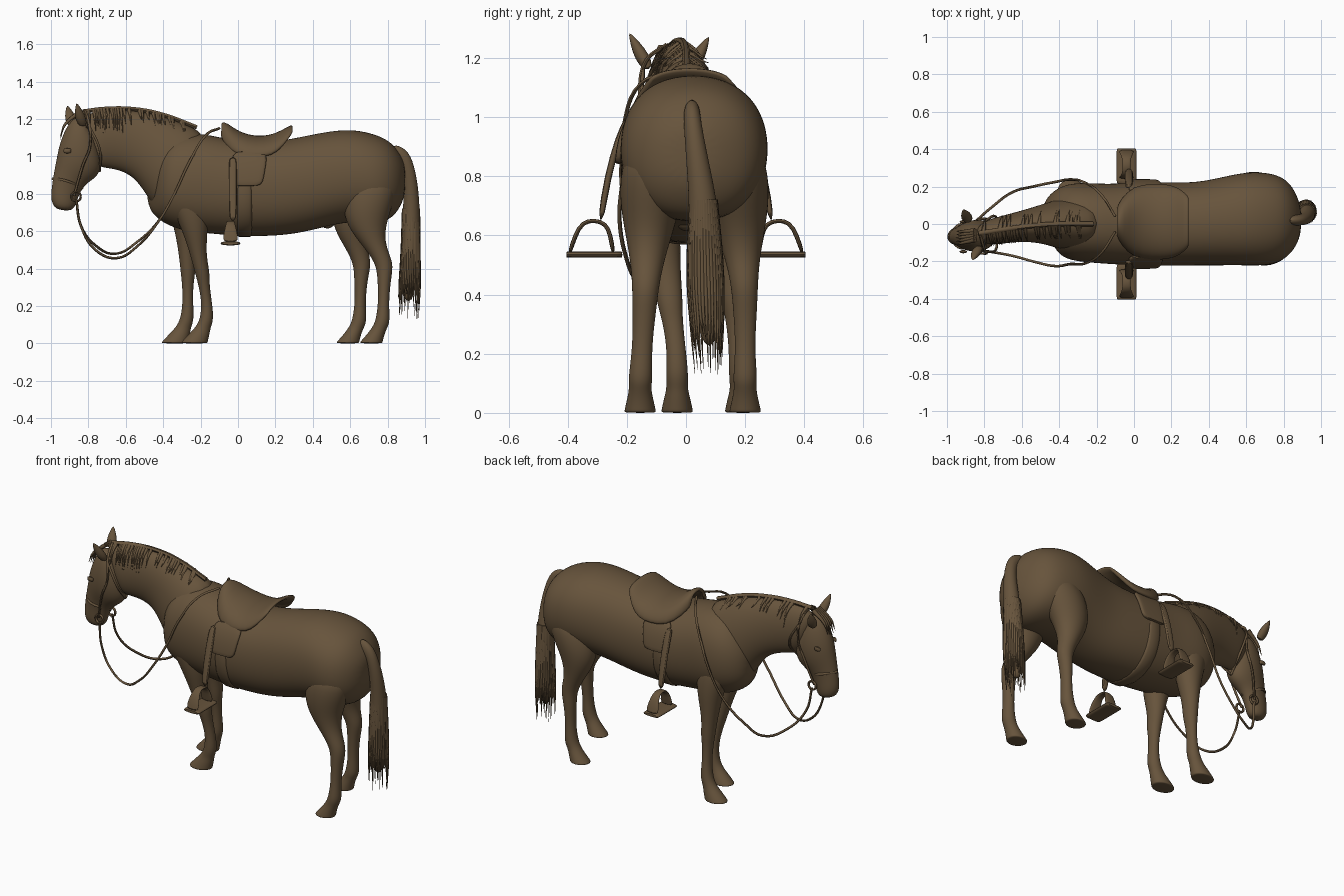
import bpy, math, random
from mathutils import Vector

if "Cube" in bpy.data.objects:
    bpy.data.objects.remove(bpy.data.objects["Cube"])

random.seed(4)
brown = bpy.data.materials.new("warm_brown")
brown.diffuse_color = (0.135, 0.088, 0.045, 1)
brown.use_nodes = True
brown.node_tree.nodes["Principled BSDF"].inputs["Base Color"].default_value = brown.diffuse_color


def finish(ob, subsurf=0, angle=60):
    ob.data.materials.append(brown)
    if subsurf:
        m = ob.modifiers.new("smooth", "SUBSURF")
        m.levels = m.render_levels = subsurf
    bpy.ops.object.select_all(action='DESELECT')
    ob.select_set(True)
    bpy.context.view_layer.objects.active = ob
    bpy.ops.object.shade_smooth_by_angle(angle=math.radians(angle))
    return ob


def mesh_object(name, verts, faces):
    me = bpy.data.meshes.new(name)
    me.from_pydata(verts, [], faces)
    ob = bpy.data.objects.new(name, me)
    bpy.context.collection.objects.link(ob)
    return ob


def loft(name, rings, n=16, power=1.0, subsurf=2):
    """Skin of rings; each ring is (end point, end point, half width across)."""
    rings = [(Vector(a), Vector(b), w) for a, b, w in rings]
    mids = [(a + b) / 2 for a, b, w in rings]
    verts, faces = [], []
    for i, (a, b, w) in enumerate(rings):
        tangent = mids[min(i + 1, len(mids) - 1)] - mids[max(i - 1, 0)]
        half = (a - b) / 2
        side = tangent.cross(half).normalized() * w
        for k in range(n):
            t = 2 * math.pi * k / n
            c, s = math.cos(t), math.sin(t)
            c = math.copysign(abs(c) ** power, c)
            s = math.copysign(abs(s) ** power, s)
            verts.append(mids[i] + half * c + side * s)
    for i in range(len(rings) - 1):
        for k in range(n):
            j = (k + 1) % n
            faces.append((i * n + k, i * n + j, i * n + n + j, i * n + n + k))
    faces.append(tuple(reversed(range(n))))
    faces.append(tuple(range(len(verts) - n, len(verts))))
    ob = mesh_object(name, verts, faces)
    import bmesh
    bm = bmesh.new()
    bm.from_mesh(ob.data)
    bmesh.ops.recalc_face_normals(bm, faces=bm.faces)
    bm.to_mesh(ob.data)
    bm.free()
    return finish(ob, subsurf)


def tubes(name, paths, radius, taper=False):
    """Round cords along smooth paths, optionally running out to a point."""
    cu = bpy.data.curves.new(name, 'CURVE')
    cu.dimensions = '3D'
    cu.bevel_depth = radius
    cu.bevel_resolution = 1
    cu.resolution_u = 5
    cu.use_fill_caps = True
    for path in paths:
        sp = cu.splines.new('BEZIER')
        sp.bezier_points.add(len(path) - 1)
        for i, (bp, p) in enumerate(zip(sp.bezier_points, path)):
            bp.co = p
            bp.handle_left_type = bp.handle_right_type = 'AUTO'
            if taper:
                bp.radius = 1.0 - 0.95 * i / (len(path) - 1)
    ob = bpy.data.objects.new(name, cu)
    bpy.context.collection.objects.link(ob)
    bpy.ops.object.select_all(action='DESELECT')
    ob.select_set(True)
    bpy.context.view_layer.objects.active = ob
    bpy.ops.object.convert(target='MESH')
    return finish(bpy.context.view_layer.objects.active)


# Torso: x, top, bottom, half width, sideways centre
torso = [(-.475, .92, .74, .06, 0), (-.45, 1, .68, .14, .01), (-.38, 1.1, .63, .2, .015),
         (-.28, 1.13, .595, .215, .01), (-.15, 1.12, .585, .215, 0), (0, 1.08, .57, .225, 0),
         (.2, 1.08, .57, .225, 0), (.35, 1.11, .59, .225, 0), (.5, 1.14, .63, .24, .015),
         (.62, 1.148, .65, .255, .03), (.74, 1.12, .64, .25, .025), (.82, 1.08, .66, .21, .02),
         (.87, 1.01, .73, .14, .02), (.895, .95, .8, .06, .02)]
loft("torso", [((x, y, t), (x, y, b), w) for x, t, b, w, y in torso], 20, .9)

# Neck: crest point, throat point, half width, sideways centre
neck = [(-.12, 1.11, -.4, .66, .16, 0), (-.28, 1.175, -.48, .77, .14, 0),
        (-.4, 1.22, -.545, .875, .11, 0), (-.55, 1.25, -.62, .92, .085, -.01),
        (-.7, 1.255, -.7, .935, .075, -.03), (-.8, 1.235, -.74, .94, .07, -.045),
        (-.86, 1.19, -.78, .98, .045, -.055)]
loft("neck", [((a, y, b), (c, y, d), w) for a, b, c, d, w, y in neck])

# Head: brow-side point, jaw-side point, half width
head = [(-.84, 1.235, -.75, 1.06, .05), (-.91, 1.185, -.725, .95, .085), (-.957, 1.07, -.75, .89, .088),
        (-.972, .98, -.8, .86, .072), (-.988, .9, -.835, .825, .055), (-1.0, .81, -.86, .765, .052),
        (-1.0, .76, -.87, .73, .05), (-.975, .715, -.895, .707, .034)]
loft("head", [((a, -.075, b), (c, -.05, d), w) for a, b, c, d, w in head])
for name, y in (("right_eye", -.148), ("left_eye", .012)):
    loft(name, [((-.935, y, 1.03 + z), (-.89, y, 1.03 + z), .012 * s)
                for z, s in ((-.015, .4), (0, 1), (.015, .4))], 8, 1, 1)
for name, base, tip in (("right_ear", (-.83, -.125, 1.16), (-.862, -.192, 1.285)),
                        ("left_ear", (-.885, .015, 1.16), (-.912, .078, 1.272))):
    b, t = Vector(base), Vector(tip)
    loft(name, [(b.lerp(t, f) + Vector((-r, -.3 * r, 0)), b.lerp(t, f) + Vector((r, .3 * r, 0)), r * .8)
                for f, r in ((0, .024), (.35, .034), (.7, .022), (1, .003))], 8, 1, 1)

# Legs: height, front x, back x, half width
fore = [(.85, -.42, -.18, .07), (.7, -.37, -.18, .08), (.6, -.34, -.2, .07), (.48, -.318, -.23, .052),
        (.38, -.308, -.225, .046), (.32, -.3, -.238, .036), (.22, -.296, -.24, .032), (.13, -.308, -.233, .04),
        (.085, -.335, -.25, .036), (.05, -.37, -.255, .046), (.006, -.412, -.265, .056), (0, -.412, -.265, .056)]
hind = [(.9, .58, .86, .1), (.75, .55, .84, .115), (.63, .575, .79, .09), (.52, .665, .79, .06),
        (.43, .735, .835, .047), (.35, .745, .82, .042), (.22, .75, .806, .033), (.12, .735, .815, .043),
        (.085, .715, .8, .038), (.05, .69, .785, .045), (.006, .648, .775, .056), (0, .648, .775, .056)]


def leg(name, profile, y_top, y_low, dx_top, dx_low, z_low):
    rings = []
    for z, a, b, w in profile:
        f = min(1, (profile[0][0] - z) / (profile[0][0] - z_low))
        y, d = y_top + (y_low - y_top) * f, dx_top + (dx_low - dx_top) * f
        rings.append(((a + d, y, z), (b + d, y, z), w))
    loft(name, rings, 12)


leg("left_front_leg", fore, .13, .185, 0, 0, .1)
leg("right_front_leg", fore, -.12, -.03, 0, .105, .2)
leg("right_hind_leg", hind, -.11, -.155, 0, 0, .1)
leg("left_hind_leg", hind, .165, .2, -.02, -.125, .4)
loft("sheath", [((.43 + .025 * i, 0, .66), (.45 + .025 * i, 0, z), .03)
                for i, z in enumerate((.62, .61, .615, .64))], 8, 1, 1)

# Tail core with loose pointed strands
tail = [(.82, 1.07, .83, .99, .025, .02), (.89, 1.05, .865, .96, .03, .02), (.935, .99, .88, .91, .032, .025),
        (.965, .85, .885, .83, .04, .04), (.975, .7, .88, .7, .05, .06), (.975, .5, .87, .5, .062, .065),
        (.965, .36, .865, .36, .052, .07), (.935, .22, .885, .22, .02, .08)]
loft("tail", [((a, y, b), (c, y, d), w) for a, b, c, d, w, y in tail], 12)
strands = []
for i in range(34):
    t = 2 * math.pi * i / 34
    u, v = math.cos(t), math.sin(t)
    strands.append([(.925 + .035 * u, .06 + .035 * v, .72), (.922 + .045 * u, .065 + .055 * v, .48),
                    (.918 + .055 * u, .07 + .055 * v, .32),
                    (.912 + .055 * u, .075 + .045 * v, random.uniform(.12, .27))])
tubes("tail_strands", strands, .014, True)

# Mane along the crest and forelock
crest = [(x, y, z) for x, z, y in ((-.83, 1.24, -.05), (-.7, 1.255, -.03), (-.55, 1.252, -.01),
                                   (-.4, 1.222, 0), (-.22, 1.155, 0))]
tubes("mane_ridge", [crest], .013)
locks = []
for i in range(60):
    f = random.uniform(0, 3.6)
    k = int(f)
    p = Vector(crest[k]).lerp(Vector(crest[k + 1]), f - k)
    s = -1 if i % 3 else 1
    drop = random.uniform(.08, .14) if f < 2 else random.uniform(.04, .07)
    locks.append([p, p + Vector((.006, s * .045, -.03)), p + Vector((.012, s * .078, -drop))])
tubes("mane_locks", locks, .012, True)
tubes("forelock", [[(-.85, -.06 + .012 * i, 1.235), (-.925, -.072 + .016 * i, 1.17),
                    (-.95, -.074 + .018 * i, 1.09 + .01 * abs(i))] for i in range(-2, 3)], .014, True)

# Saddle seat: x, ridge height, half width, edge height
seat = [(-.09, 1.175, .06, 1.11), (-.06, 1.17, .12, 1.05), (0, 1.12, .185, 1.0), (.1, 1.095, .197, .995),
        (.18, 1.105, .193, 1.0), (.24, 1.13, .175, 1.05), (.295, 1.165, .125, 1.13)]
N = 14
verts = [(x, .012 + w * math.sin((k / N - .5) * math.pi), e + (t - e) * math.cos((k / N - .5) * math.pi))
         for x, t, w, e in seat for k in range(N + 1)]
faces = [(i * (N + 1) + k, (i + 1) * (N + 1) + k, (i + 1) * (N + 1) + k + 1, i * (N + 1) + k + 1)
         for i in range(len(seat) - 1) for k in range(N)]
saddle = mesh_object("saddle_seat", verts, faces)
solid = saddle.modifiers.new("thickness", "SOLIDIFY")
solid.thickness, solid.offset = .022, 0
finish(saddle, 1)

# Tack that repeats on both sides
for side, s in (("right", -1), ("left", 1)):
    loft(side + "_saddle_flap", [((-.03, s * y, z), (.155 - d, s * y, z), .012) for z, y, d in
         ((1.03, .165, 0), (.98, .2, 0), (.92, .22, .01), (.86, .228, .02), (.84, .229, .04))], 12, .4, 1)
    loft(side + "_stirrup_strap", [((-.05, s * y, z), (-.005, s * y, z), .012) for z, y in
         ((1.0, .195), (.93, .228), (.8, .265), (.64, .29))], 8, .5, 1)
    arch = [(.245, .535, .05), (.255, .6, .035), (.27, .64, .024), (.31, .652, .022), (.35, .645, .024),
            (.375, .6, .035), (.395, .535, .05)]
    loft(side + "_stirrup_arch", [((-.04 - r, s * y, z), (-.04 + r, s * y, z), .008) for y, z, r in arch],
         8, .5, 1)
    loft(side + "_stirrup_tread", [((-.095, s * y, .535), (.015, s * y, .535), .011)
         for y in (.215, .22, .31, .4, .405)], 8, .4, 1)
    y0 = -.065
    tubes(side + "_bridle", [
        [(-.875, y0 + s * .055, .79), (-.83, y0 + s * .088, .95), (-.79, y0 + s * .092, 1.06),
         (-.8, y0 + s * .07, 1.19), (-.82, y0, 1.245)],
        [(-.992, y0, .88), (-.92, y0 + s * .065, .87), (-.83, y0, .83)],
        [(-.8, y0 + s * .08, 1.17), (-.74, -.05 + s * .09, 1.04), (-.74, -.05, .92)]], .007)
    tubes(side + "_bit_ring", [[(-.865 + .025 * math.cos(a), y0 + s * .06, .785 + .025 * math.sin(a))
          for a in [k * math.pi / 4 for k in range(9)]]], .007)
    # Drooping rein that runs up over the shoulder
    d = .012 * s
    tubes(side + "_rein", [[(-.865, y0 + s * .062, .77), (-.84, -.06 + s * .08, .63), (-.76, -.03 + s * .12, .51 + d),
          (-.65, s * .17, .468 + d), (-.54, s * .2, .53 + d), (-.42, s * .225, .66),
          (-.34, .012 + s * .226, .8), (-.26, .005 + s * .215, .97), (-.17, s * .15, 1.115),
          (-.1, s * .04, 1.15)]], .007)

# Girth band under the belly
loft("girth", [((x, 0, 1.06), (x, 0, .565), .23) for x in (-.01, 0, .07, .08)], 20, .9, 1)
